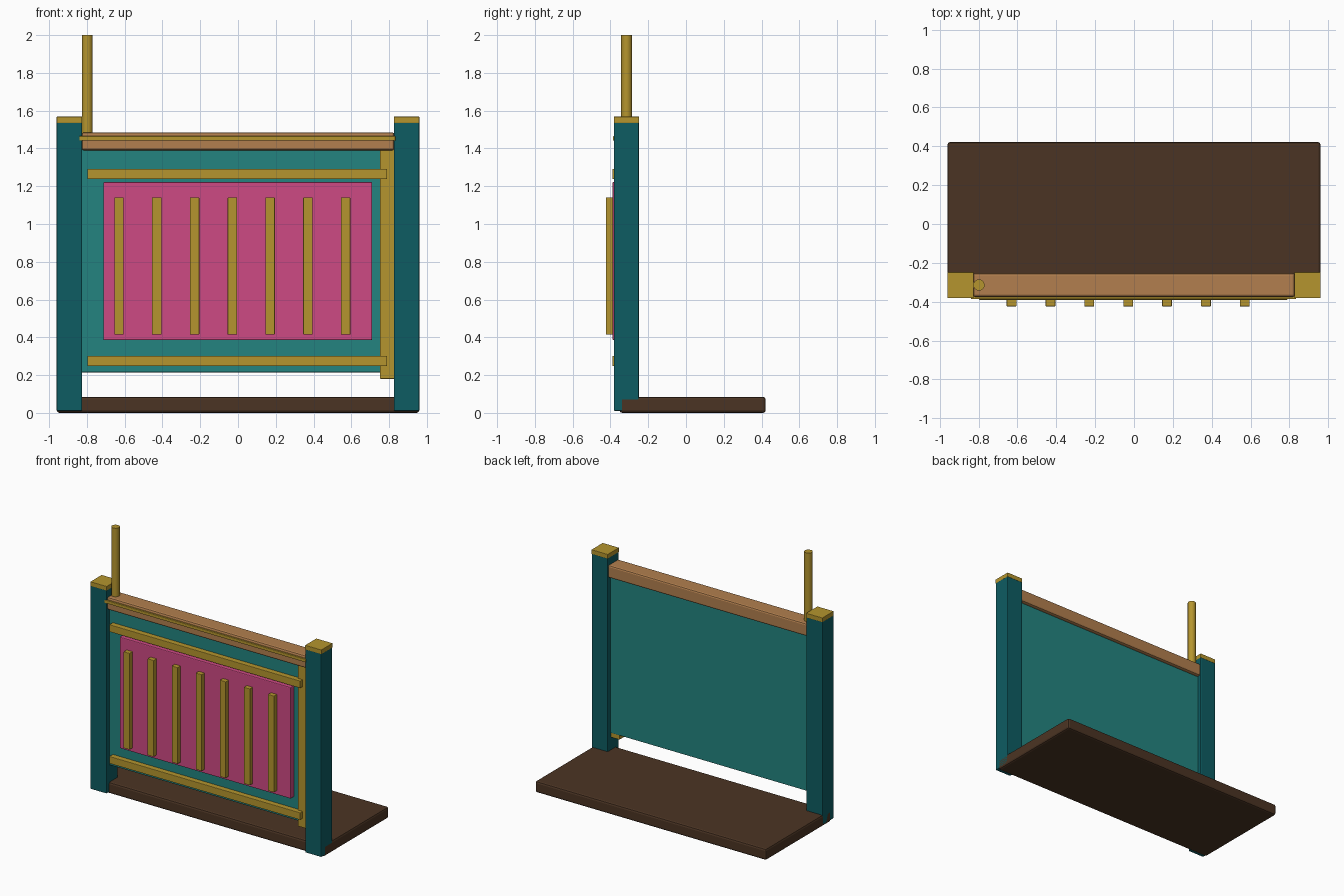
import bpy

if "Cube" in bpy.data.objects:
    bpy.data.objects.remove(bpy.data.objects["Cube"])


def material(name, r, g, b):
    lin = [((c / 255 + 0.055) / 1.055) ** 2.4 for c in (r, g, b)]
    m = bpy.data.materials.new(name)
    m.diffuse_color = (*lin, 1)
    m.use_nodes = True
    m.node_tree.nodes["Principled BSDF"].inputs["Base Color"].default_value = m.diffuse_color
    return m


DARK_TEAL = material("dark teal", 13, 92, 98)
TEAL = material("teal", 35, 132, 128)
PINK = material("pink", 206, 74, 132)
GOLD = material("gold", 181, 149, 46)
TAN = material("tan wood", 178, 127, 78)
BROWN = material("dark brown", 75, 52, 35)


def box(name, x, y, z, mat, bevel=0.004):
    """Box from (min, max) ranges with slightly softened edges."""
    bpy.ops.mesh.primitive_cube_add(size=1, location=[sum(r) / 2 for r in (x, y, z)])
    ob = bpy.context.object
    ob.name = name
    ob.scale = [r[1] - r[0] for r in (x, y, z)]
    bpy.ops.object.transform_apply(location=False, rotation=False, scale=True)
    mod = ob.modifiers.new("soft edges", "BEVEL")
    mod.width = bevel
    mod.segments = 2
    ob.data.materials.append(mat)
    return ob


# Floor slab
box("base", (-0.96, 0.96), (-0.352, 0.422), (0, 0.085), BROWN, 0.014)

# Posts with flat caps
for side, x in (("left", (-0.96, -0.825)), ("right", (0.825, 0.96))):
    box(side + "_post", x, (-0.382, -0.249), (0.01, 1.54), DARK_TEAL, 0.006)
    box(side + "_cap", x, (-0.382, -0.248), (1.535, 1.568), GOLD, 0.002)

# Gate panel, inset board and top rail
box("panel", (-0.83, 0.83), (-0.35, -0.28), (0.215, 1.40), TEAL)
box("inset_board", (-0.713, 0.71), (-0.389, -0.345), (0.385, 1.222), PINK, 0.006)
box("top_rail", (-0.828, 0.828), (-0.375, -0.253), (1.39, 1.485), TAN, 0.012)
box("rail_trim", (-0.84, 0.833), (-0.386, -0.36), (1.442, 1.465), GOLD, 0.002)

# Horizontal gold bands and edge stile
for name, z in (("lower_band", (0.248, 0.302)), ("upper_band", (1.238, 1.292))):
    box(name, (-0.797, 0.79), (-0.39, -0.345), z, GOLD, 0.003)
box("edge_stile", (0.752, 0.835), (-0.362, -0.27 - 0.015), (0.18, 1.395), GOLD, 0.003)

# Vertical slats
for i in range(7):
    x = -0.63 + 0.2 * i
    box(f"slat_{i + 1}", (x - 0.025, x + 0.025), (-0.424, -0.38), (0.415, 1.14), GOLD, 0.003)

# Upright rod on the rail
bpy.ops.mesh.primitive_cylinder_add(vertices=24, radius=0.029, depth=0.53, location=(-0.798, -0.314, 1.735))
rod = bpy.context.object
rod.name = "upright_rod"
rod.data.materials.append(GOLD)
bpy.ops.object.shade_smooth_by_angle()
